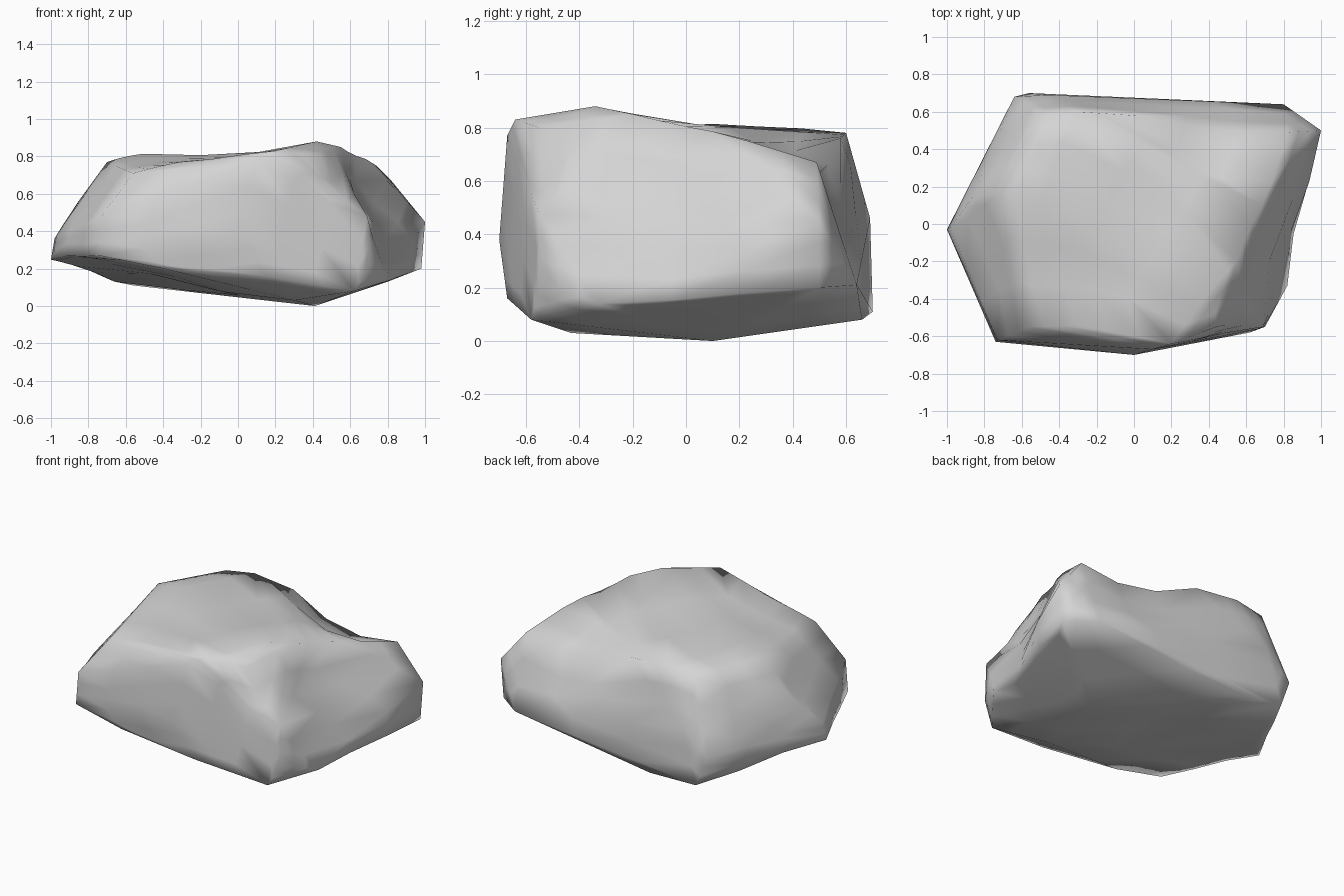
import bpy
import bmesh
from mathutils import Vector

default_cube = bpy.data.objects.get("Cube")
if default_cube:
    bpy.data.objects.remove(default_cube, do_unlink=True)


def make_material(name, colour):
    material = bpy.data.materials.new(name)
    material.use_nodes = True
    material.diffuse_color = colour
    material.node_tree.nodes["Principled BSDF"].inputs["Base Color"].default_value = colour
    return material


# Corner points that set the outline of the boulder, grouped by region
crown = [(.42, -.34, .88), (.2, -.64, .83), (.44, -.55, .8), (.1, -.67, .77),
         (-.51, .1, .83), (-.7, .17, .77), (-.5, .59, .75), (-.3, .6, .78),
         (-.31, -.54, .78), (-.56, -.55, .71), (0, .58, .76), (.55, -.2, .85),
         (.7, .1, .79), (.82, .49, .67)]
flanks = [(-1, -.03, .23), (-.98, -.02, .35), (-.86, .15, .55), (-.74, -.63, .27),
          (-.73, -.62, .48), (0, -.7, .38), (.69, -.55, .48), (.7, -.55, .22),
          (1, .5, .45), (.98, .5, .2), (.8, .64, .21), (-.64, .68, .3),
          (-.46, .69, .46)]
belly = [(.41, .1, 0), (.62, -.58, .08), (.82, -.33, .14), (.3, -.43, .03),
         (.15, -.67, .16), (-.56, .7, .11), (-.2, .66, .08), (-.4, -.64, .2),
         (-.86, .06, .17), (.8, .2, .13)]

# Shallow hollows: centre, reach and push direction
hollows = [
    (Vector((.78, -.12, .5)), .42, Vector((-.07, 0, -.02))),
    (Vector((-.6, -.05, .14)), .5, Vector((0, 0, .05))),
    (Vector((.42, .54, .7)), .4, Vector((0, -.02, -.07))),
    (Vector((.56, -.57, .66)), .15, Vector((-.03, .01, -.03))),
    (Vector((-.12, -.1, .84)), .55, Vector((0, 0, -.04))),
]


def build_boulder(name, corners, material):
    bm = bmesh.new()
    for corner in corners:
        bm.verts.new(corner)

    # Wrap the corners in a skin and discard points left inside it
    bmesh.ops.convex_hull(bm, input=bm.verts[:])
    loose = [v for v in bm.verts if not v.link_faces]
    bmesh.ops.delete(bm, geom=loose, context='VERTS')

    # Refine the skin, keeping the corners in place
    originals = set(bm.verts)
    bmesh.ops.subdivide_edges(bm, edges=bm.edges[:], cuts=2, use_grid_fill=True)
    bmesh.ops.triangulate(bm, faces=bm.faces[:])

    # Press the hollows into the added points only
    for vert in bm.verts:
        if vert in originals:
            continue
        for centre, reach, push in hollows:
            falloff = 1 - (vert.co - centre).length / reach
            if falloff > 0:
                vert.co += push * min(1, falloff * 2)

    bmesh.ops.recalc_face_normals(bm, faces=bm.faces[:])
    for face in bm.faces:
        face.smooth = True

    mesh = bpy.data.meshes.new(name)
    bm.to_mesh(mesh)
    bm.free()
    mesh.materials.append(material)
    boulder = bpy.data.objects.new(name, mesh)
    bpy.context.collection.objects.link(boulder)
    return boulder


stone_grey = make_material("stone_grey", (.66, .66, .66, 1))
build_boulder("boulder", crown + flanks + belly, stone_grey)
